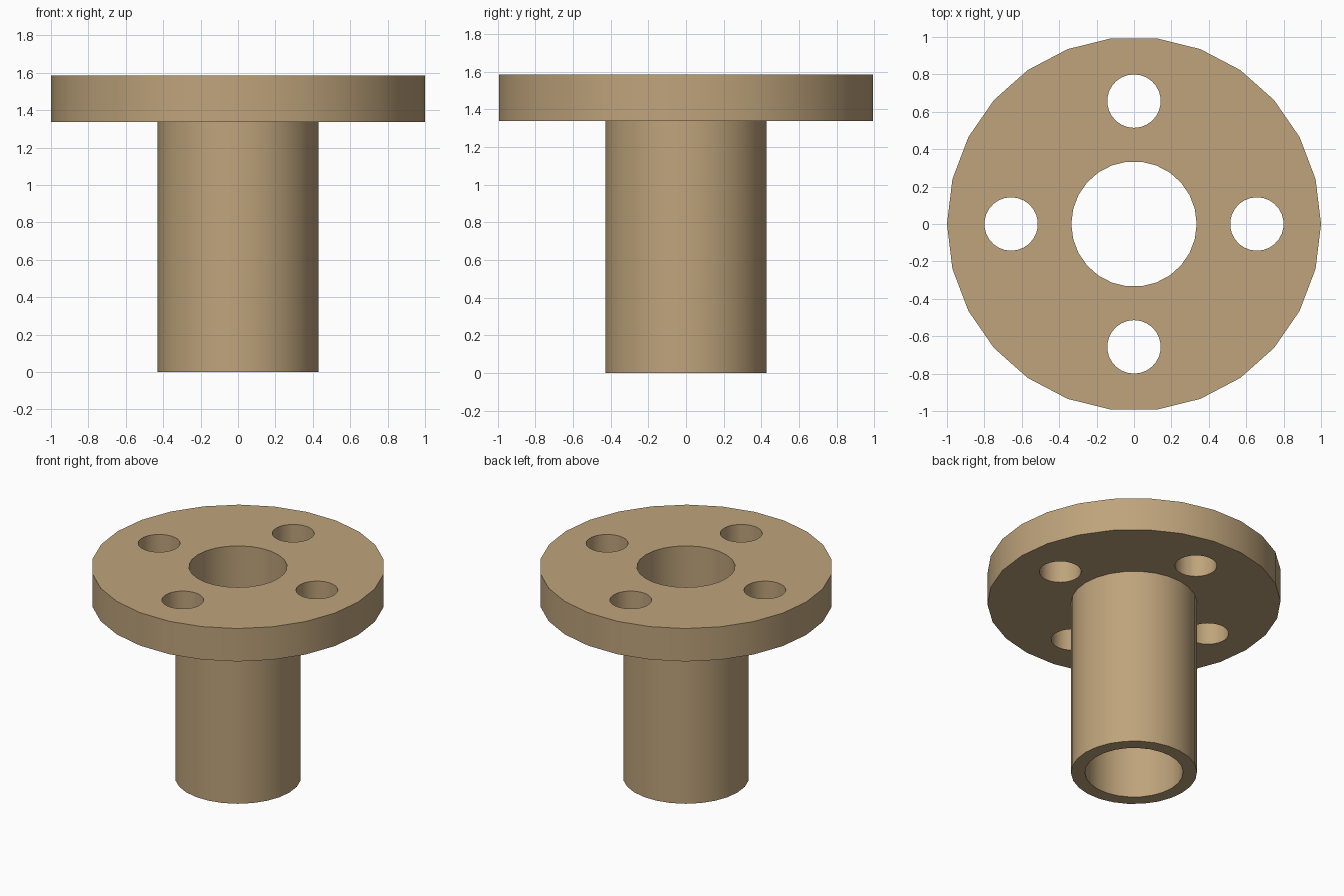
import bpy, bmesh
from math import cos, sin, pi

if "Cube" in bpy.data.objects:
    bpy.data.objects.remove(bpy.data.objects["Cube"])

SIDES = 26
FLANGE_R, TUBE_R, BORE_R = 1.0, 0.43, 0.335
FLANGE_Z, TOP_Z = 1.337, 1.585
HOLE_R, HOLE_DIST = 0.143, 0.657


def link(name, bm):
    bmesh.ops.recalc_face_normals(bm, faces=bm.faces)
    mesh = bpy.data.meshes.new(name)
    bm.to_mesh(mesh)
    bm.free()
    obj = bpy.data.objects.new(name, mesh)
    bpy.context.collection.objects.link(obj)
    return obj


def lathe_ring(name, profile):
    """Revolve a closed (radius, z) profile around the z axis."""
    bm = bmesh.new()
    rings = []
    for i in range(SIDES):
        a = 2 * pi * i / SIDES
        rings.append([bm.verts.new((r * cos(a), r * sin(a), z)) for r, z in profile])
    n = len(profile)
    for i in range(SIDES):
        p, q = rings[i], rings[(i + 1) % SIDES]
        for j in range(n):
            k = (j + 1) % n
            bm.faces.new((p[j], q[j], q[k], p[k]))
    return link(name, bm)


# Sleeve with flange and through bore
body = lathe_ring("flanged_sleeve", [
    (BORE_R, 0), (TUBE_R, 0), (TUBE_R, FLANGE_Z),
    (FLANGE_R, FLANGE_Z), (FLANGE_R, TOP_Z), (BORE_R, TOP_Z)])

# Four bolt hole cutters
bm = bmesh.new()
for i in range(4):
    a = i * pi / 2
    made = bmesh.ops.create_cone(bm, cap_ends=True, segments=SIDES,
                                 radius1=HOLE_R, radius2=HOLE_R, depth=0.6)
    bmesh.ops.translate(bm, verts=made["verts"],
                        vec=(HOLE_DIST * cos(a), HOLE_DIST * sin(a), (FLANGE_Z + TOP_Z) / 2))
cutter = link("bolt_hole_cutter", bm)
cutter.hide_render = True

# Cut the bolt holes
mod = body.modifiers.new("bolt_holes", "BOOLEAN")
mod.operation = "DIFFERENCE"
mod.solver = "EXACT"
mod.object = cutter
bpy.ops.object.select_all(action="DESELECT")
body.select_set(True)
bpy.context.view_layer.objects.active = body
bpy.ops.object.modifier_apply(modifier=mod.name)
bpy.data.objects.remove(cutter)

# Smooth round walls, crisp rims
bpy.ops.object.shade_smooth_by_angle()

# Tan finish
mat = bpy.data.materials.new("tan")
mat.diffuse_color = (0.52, 0.37, 0.2, 1)
mat.use_nodes = True
mat.node_tree.nodes["Principled BSDF"].inputs["Base Color"].default_value = mat.diffuse_color
body.data.materials.clear()
body.data.materials.append(mat)
